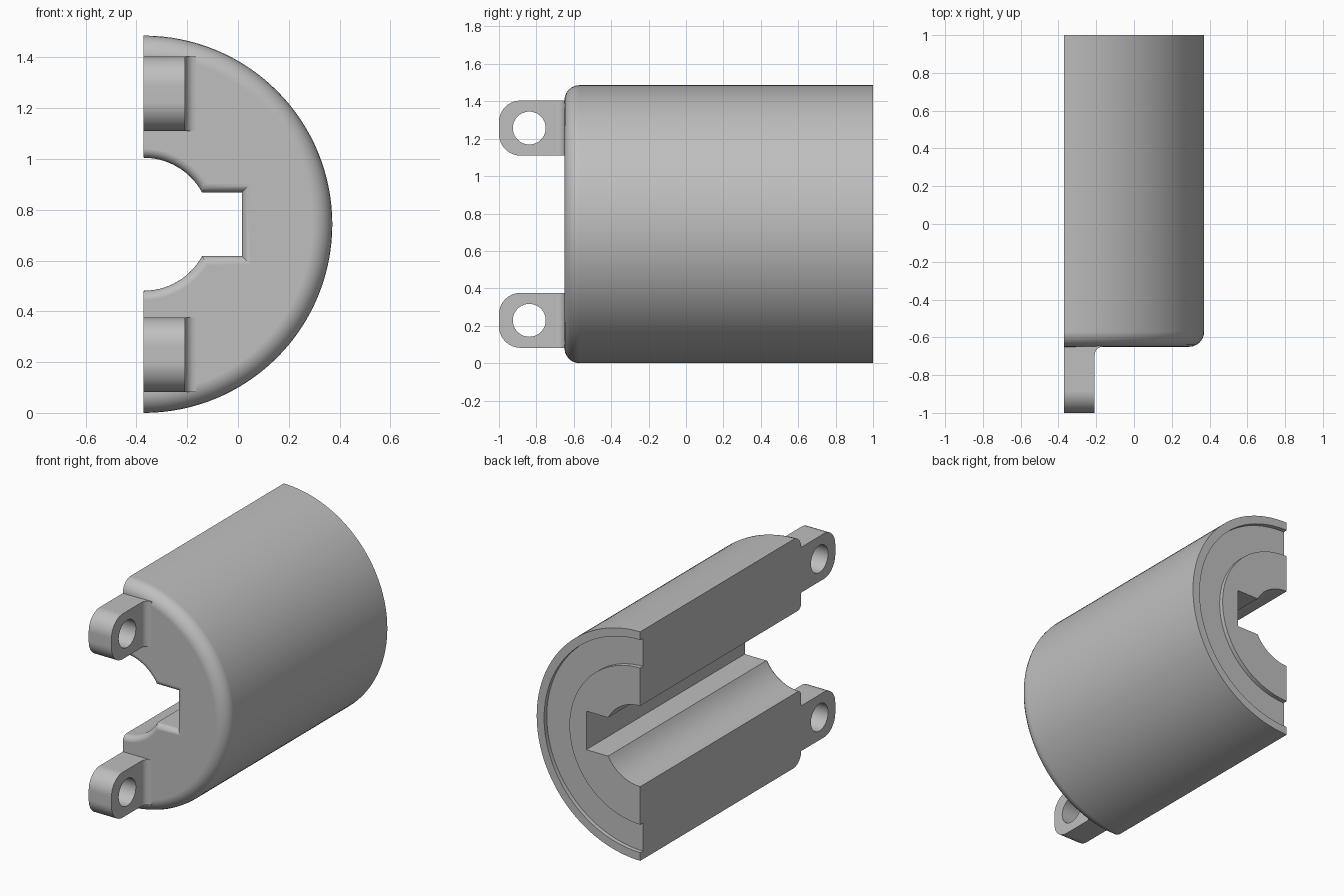
import bpy, bmesh
from math import sin, cos, pi, asin
from mathutils import Vector

if "Cube" in bpy.data.objects:
    bpy.data.objects.remove(bpy.data.objects["Cube"])

R, BORE, SLOT = 0.743, 0.262, 0.125     # outer radius, bore radius, slot half height
CX, CZ = -R / 2, R                      # cylinder axis on the cut plane
FRONT, BACK = -0.65, 1.0
LUG_X = -0.208

grey = bpy.data.materials.new("plain grey")
grey.use_nodes = True
grey.diffuse_color = (0.52, 0.52, 0.52, 1)
grey.node_tree.nodes["Principled BSDF"].inputs["Base Color"].default_value = grey.diffuse_color


def arc(u, v, r, a, b, n):
    return [(u + r * cos(a + (b - a) * i / n), v + r * sin(a + (b - a) * i / n)) for i in range(n + 1)]


def prism(pts, place, lo, hi):
    """Extrude a closed 2D outline from lo to hi; place maps (u, v, depth) to a point."""
    bm = bmesh.new()
    base = bm.faces.new([bm.verts.new(place(u, v, lo)) for u, v in pts])
    ext = bmesh.ops.extrude_face_region(bm, geom=[base])["geom"]
    shift = Vector(place(0, 0, hi)) - Vector(place(0, 0, lo))
    bmesh.ops.translate(bm, vec=shift, verts=[g for g in ext if isinstance(g, bmesh.types.BMVert)])
    bmesh.ops.recalc_face_normals(bm, faces=bm.faces)
    return bm


def along_x(u, v, d): return (d, u, v)
def along_y(u, v, d): return (u, d, v)
def along_z(u, v, d): return (u, v, d)


def make(name, bm):
    mesh = bpy.data.meshes.new(name)
    bm.to_mesh(mesh)
    bm.free()
    mesh.materials.append(grey)
    ob = bpy.data.objects.new(name, mesh)
    bpy.context.collection.objects.link(ob)
    return ob


def select(ob):
    bpy.ops.object.select_all(action="DESELECT")
    ob.select_set(True)
    bpy.context.view_layer.objects.active = ob


def combine(ob, other, operation):
    select(ob)
    mod = ob.modifiers.new("combine", "BOOLEAN")
    mod.operation, mod.solver, mod.object = operation, "EXACT", other
    bpy.ops.object.modifier_apply(modifier=mod.name)
    bpy.data.objects.remove(other)


def smooth(ob):
    select(ob)
    bpy.ops.object.shade_smooth_by_angle(angle=pi / 6)
    ob.modifiers.new("even shading", "WEIGHTED_NORMAL").keep_sharp = True


# Half cylinder with a round bore and a square slot
t = asin(SLOT / BORE)
slot_x = 0.015
outline = arc(CX, CZ, R, -pi / 2, pi / 2, 64)
outline += arc(CX, CZ, BORE, pi / 2, t, 14)
outline += [(slot_x, CZ + SLOT), (slot_x, CZ - SLOT)]
outline += arc(CX, CZ, BORE, -t, -pi / 2, 14)
bm = prism(outline, along_y, FRONT, BACK)


# Rounded front edges, outer rim and bore
def round_front(inner, width):
    edges = []
    for e in bm.edges:
        if any(abs(v.co.y - FRONT) > 1e-4 for v in e.verts):
            continue
        if all(abs(v.co.x - CX) < 1e-4 for v in e.verts):
            continue
        reach = (Vector((e.verts[0].co.x, e.verts[0].co.z)) - Vector((CX, CZ))).length
        if (reach < 0.5) == inner:
            edges.append(e)
    bmesh.ops.bevel(bm, geom=edges, offset=width, offset_type="OFFSET", segments=6,
                    profile=0.5, affect="EDGES", clamp_overlap=False)


round_front(False, 0.08)
round_front(True, 0.036)
body = make("half_cylinder_body", bm)

# Shallow ring groove in the back face
ring = arc(CX, CZ, 0.69, -0.6 * pi, 0.6 * pi, 72) + arc(CX, CZ, 0.508, 0.6 * pi, -0.6 * pi, 72)
combine(body, make("groove_cutter", prism(ring, along_y, BACK - 0.028, BACK + 0.1)), "DIFFERENCE")
smooth(body)

# Two mounting lugs with round holes and filleted roots
for name, z in (("upper_lug", 1.257), ("lower_lug", 2 * CZ - 1.257)):
    h, r, f = 0.147, 0.115, 0.042
    root = FRONT + 0.004
    tab = [(root, z - h), (root, z + h)]
    tab += arc(-1 + r, z + h - r, r, pi / 2, pi, 10)
    tab += arc(-1 + r, z - h + r, r, pi, 1.5 * pi, 10)
    lug = make(name, prism(tab, along_x, CX, LUG_X))
    hole = arc(-0.838, z, 0.088, 0, 2 * pi, 40)[:-1]
    combine(lug, make("hole_cutter", prism(hole, along_x, CX - 0.1, LUG_X + 0.1)), "DIFFERENCE")
    smooth(lug)
    corner = [(LUG_X, root)] + arc(LUG_X + f, FRONT - f, f, pi, pi / 2, 8) + [(LUG_X + f, root)]
    smooth(make(name + "_fillet", prism(corner, along_z, z - h, z + h)))
